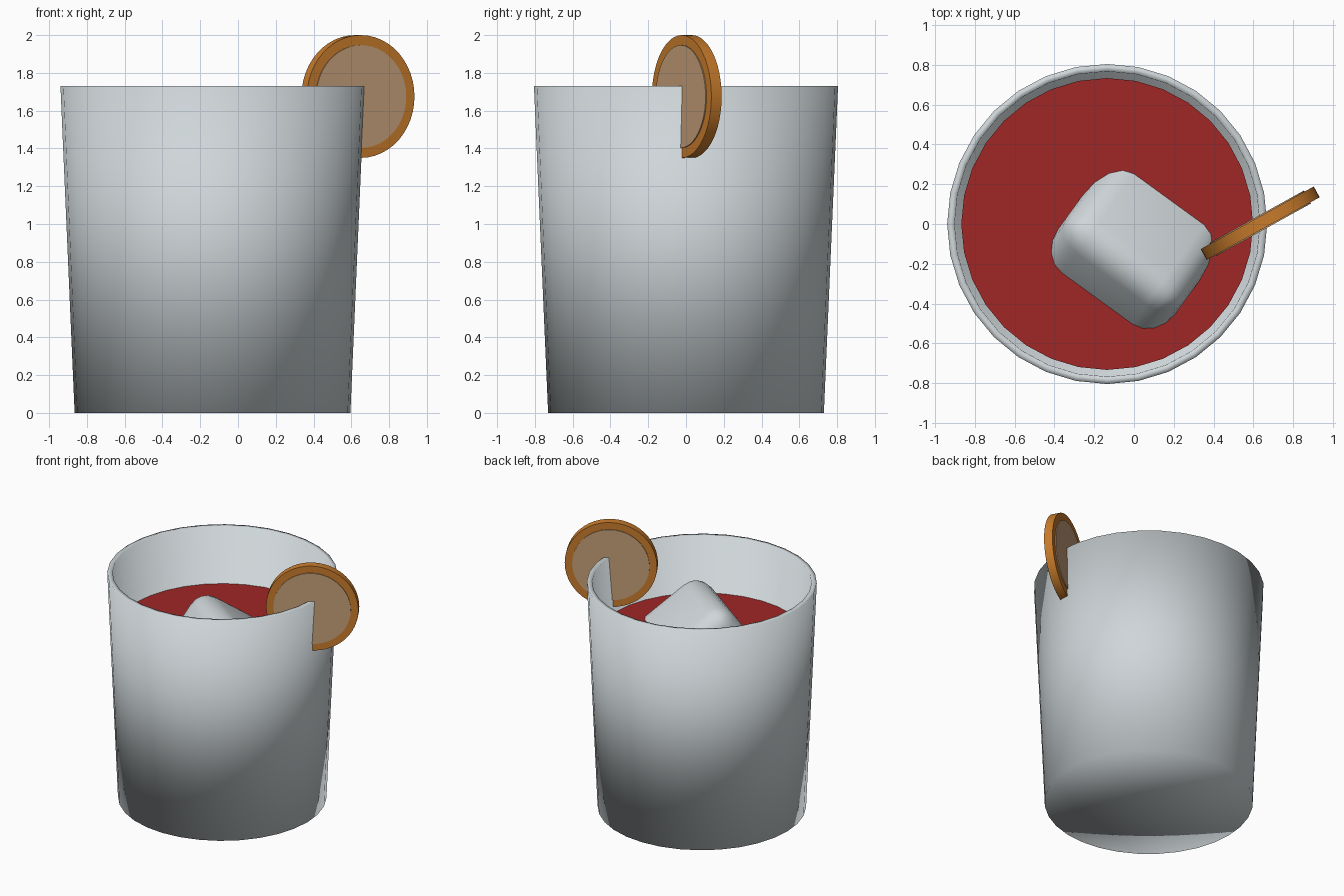
import bpy, bmesh, math
from mathutils import Matrix, Vector

if "Cube" in bpy.data.objects:
    bpy.data.objects.remove(bpy.data.objects["Cube"])


def material(name, rgb):
    m = bpy.data.materials.new(name)
    m.diffuse_color = (*rgb, 1)
    m.use_nodes = True
    m.node_tree.nodes["Principled BSDF"].inputs["Base Color"].default_value = m.diffuse_color
    return m


GLASS = material("pale_glass", (0.62, 0.67, 0.69))
ICE = material("ice_grey", (0.62, 0.67, 0.69))
RED = material("red_drink", (0.35, 0.02, 0.02))
RIND = material("orange_rind", (0.58, 0.20, 0.025))
PULP = material("tan_pulp", (0.56, 0.35, 0.195))


def finish(name, bm, mat, matrix, angle=None):
    bmesh.ops.recalc_face_normals(bm, faces=bm.faces)
    me = bpy.data.meshes.new(name)
    bm.to_mesh(me)
    bm.free()
    me.materials.append(mat)
    ob = bpy.data.objects.new(name, me)
    bpy.context.collection.objects.link(ob)
    ob.matrix_world = matrix
    bpy.ops.object.select_all(action='DESELECT')
    ob.select_set(True)
    bpy.context.view_layer.objects.active = ob
    if angle is None:
        bpy.ops.object.shade_smooth()
    else:
        bpy.ops.object.shade_smooth_by_angle(angle=math.radians(angle))
    return ob


def lathe(name, profile, sides, mat, matrix, angle=None):
    """Spin (radius, height) points round z; radius 0 closes the end."""
    bm = bmesh.new()
    rings = []
    for r, z in profile:
        if r == 0:
            rings.append([bm.verts.new((0, 0, z))] * sides)
        else:
            rings.append([bm.verts.new((r * math.cos(2 * math.pi * i / sides),
                                        r * math.sin(2 * math.pi * i / sides), z))
                          for i in range(sides)])
    for a, b in zip(rings, rings[1:]):
        for i in range(sides):
            j = (i + 1) % sides
            bm.faces.new(list(dict.fromkeys((a[i], a[j], b[j], b[i]))))
    return finish(name, bm, mat, matrix, angle)


# Tumbler and drink share an axis
axis = Matrix.Translation((-0.135, 0, 0))
lathe("glass", [(0, 0), (0.73, 0), (0.805, 1.73), (0.768, 1.73), (0.66, 0.12), (0, 0.12)],
      32, GLASS, axis)
lathe("drink", [(0, 0.13), (0.655, 0.13), (0.734, 1.305), (0, 1.305)], 32, RED, axis, 30)

# Ice cube: rounded block rolled about a horizontal axis, one edge out of the drink
bm = bmesh.new()
bmesh.ops.create_cube(bm, size=0.7)
bmesh.ops.bevel(bm, geom=bm.edges[:], offset=0.14, segments=4, profile=0.5, affect='EDGES')
place = (Matrix.Translation((-0.016, -0.141, 1.107))
         @ Matrix.Rotation(math.radians(-36), 4, 'Z')
         @ Matrix.Rotation(math.radians(-35), 4, 'X')
         @ Matrix.Diagonal((1.04, 1, 1, 1)))
finish("ice_cube", bm, ICE, place)

# Citrus wheel standing on the rim
wheel = (Matrix.Translation((0.635, 0.004, 1.675))
         @ Matrix.Rotation(math.radians(29), 4, 'Z')
         @ Matrix.Rotation(math.radians(90), 4, 'X'))
for name, r, h, mat in (("citrus_rind", 0.325, 0.031, RIND),
                        ("citrus_pulp", 0.272, 0.037, PULP)):
    lathe(name, [(0, -h), (r, -h), (r, h), (0, h)], 48, mat, wheel, 30)
